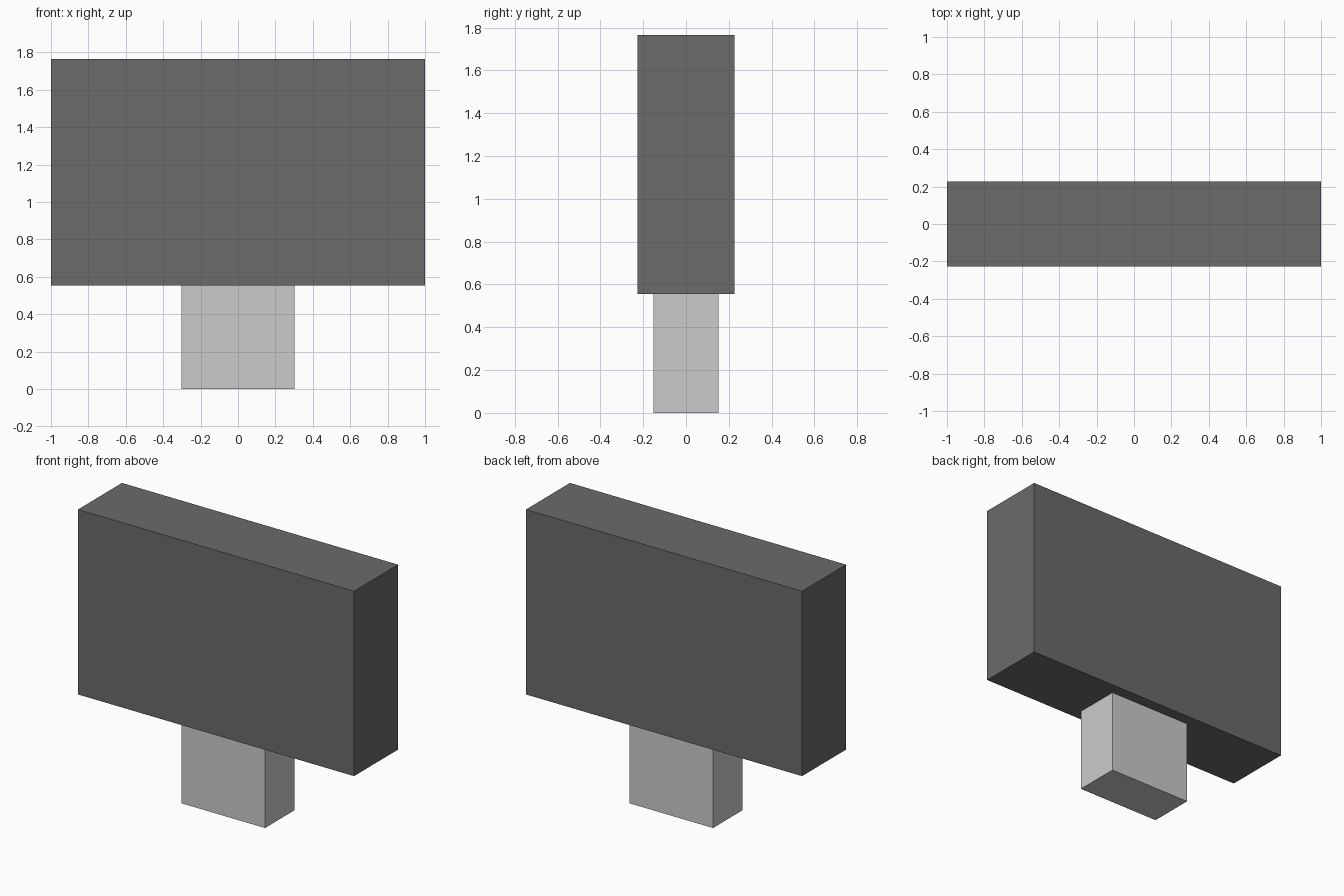
import bpy

if "Cube" in bpy.data.objects:
    bpy.data.objects.remove(bpy.data.objects["Cube"])


def box(name, width, depth, z0, z1):
    """Box centred on x and y, spanning z0 to z1."""
    bpy.ops.mesh.primitive_cube_add(size=1, location=(0, 0, (z0 + z1) / 2))
    ob = bpy.context.object
    ob.name = name
    ob.scale = (width, depth, z1 - z0)
    bpy.ops.object.transform_apply(location=False, rotation=False, scale=True)
    return ob


JOINT_Z = 0.555

# Narrow post standing on the ground
box("post", 0.605, 0.305, 0, JOINT_Z)

# Wide dark panel resting on the post
panel = box("panel", 2.0, 0.455, JOINT_Z, 1.766)
dark = bpy.data.materials.new("dark_grey")
dark.diffuse_color = (0.15, 0.143, 0.146, 1)
dark.use_nodes = True
dark.node_tree.nodes["Principled BSDF"].inputs["Base Color"].default_value = dark.diffuse_color
panel.data.materials.append(dark)
